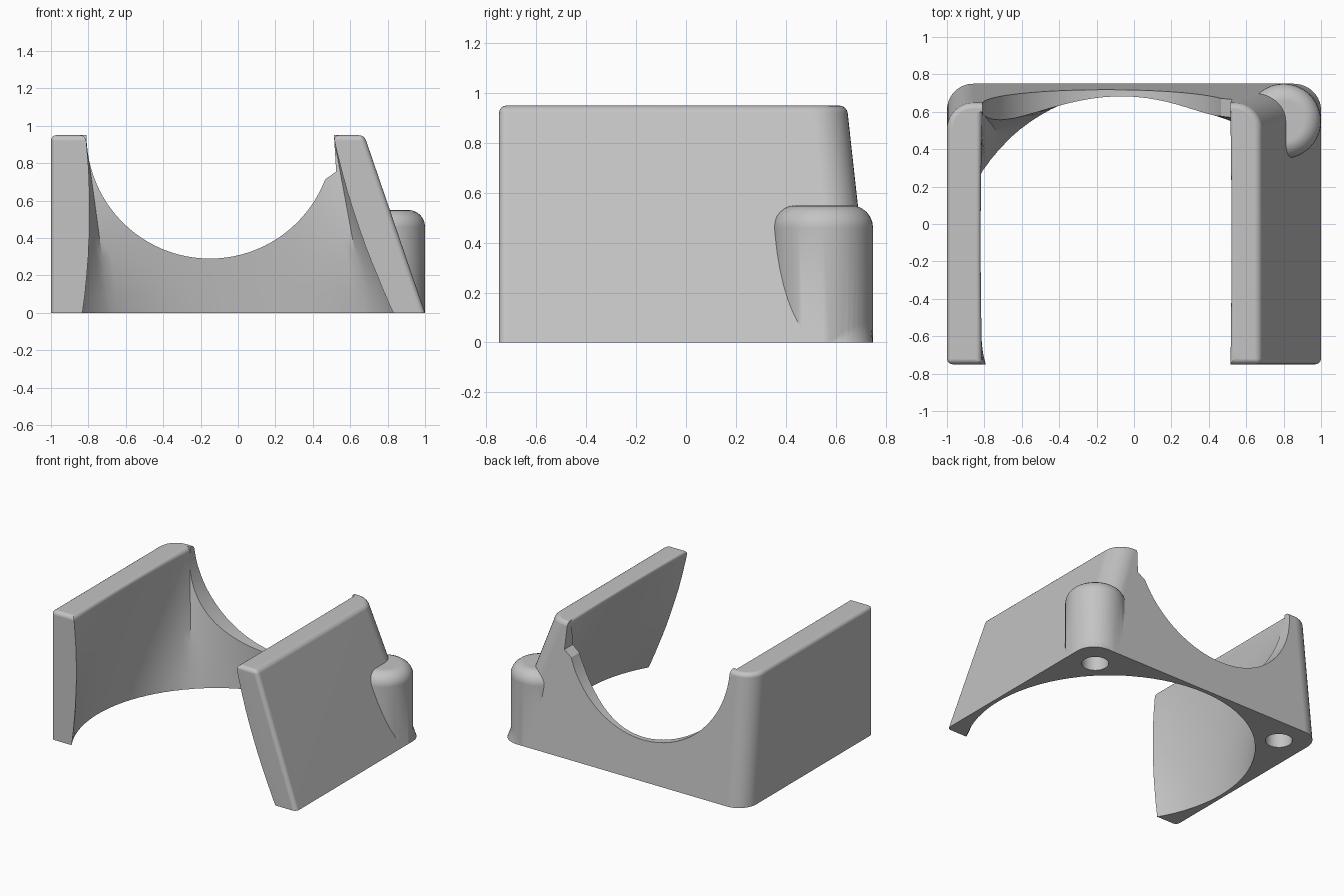
import bpy, bmesh, math
from math import sin, cos, pi, radians

if "Cube" in bpy.data.objects:
    bpy.data.objects.remove(bpy.data.objects["Cube"], do_unlink=True)

H = 0.95          # height of the walls
FILLET = 0.03

grey = bpy.data.materials.new("plain grey")
grey.use_nodes = True
grey.diffuse_color = (0.55, 0.55, 0.55, 1)
grey.node_tree.nodes["Principled BSDF"].inputs["Base Color"].default_value = (0.55, 0.55, 0.55, 1)


def finish(bm, name):
    bmesh.ops.recalc_face_normals(bm, faces=bm.faces)
    mesh = bpy.data.meshes.new(name)
    bm.to_mesh(mesh)
    bm.free()
    mesh.materials.append(grey)
    ob = bpy.data.objects.new(name, mesh)
    bpy.context.collection.objects.link(ob)
    return ob


def loft(rings, name):
    """Skin a stack of closed rings and cap both ends."""
    bm = bmesh.new()
    rows = [[bm.verts.new(p) for p in ring] for ring in rings]
    n = len(rows[0])
    for a, b in zip(rows, rows[1:]):
        for i in range(n):
            j = (i + 1) % n
            bm.faces.new((a[i], a[j], b[j], b[i]))
    bm.faces.new(rows[0][::-1])
    bm.faces.new(rows[-1])
    return finish(bm, name)


def lathe(profile, x, y, name, n=48):
    return loft([[(x + r * cos(2 * pi * i / n), y + r * sin(2 * pi * i / n), z)
                  for i in range(n)] for r, z in profile], name)


def combine(target, tool, operation):
    mod = target.modifiers.new(operation.lower(), 'BOOLEAN')
    mod.object = tool
    mod.operation = operation
    mod.solver = 'EXACT'
    bpy.context.view_layer.objects.active = target
    bpy.ops.object.modifier_apply(modifier=mod.name)
    bpy.data.objects.remove(tool, do_unlink=True)


# Outer body: left side upright, right side and back leaning inward
bm = bmesh.new()
low = [(-1, -.75, 0), (1, -.75, 0), (1, .75, 0), (-1, .75, 0)]
top = [(-1, -.75, H), (.675, -.75, H), (.675, .645, H), (-1, .645, H)]
lv = [bm.verts.new(p) for p in low]
tv = [bm.verts.new(p) for p in top]
bm.faces.new(lv[::-1])
bm.faces.new(tv)
for i in range(4):
    j = (i + 1) % 4
    bm.faces.new((lv[i], lv[j], tv[j], tv[i]))
back = [e for e in bm.edges if all(v.co.y > 0 for v in e.verts)
        and abs(e.verts[0].co.z - e.verts[1].co.z) > .5]
bmesh.ops.bevel(bm, geom=back, offset=.14, segments=10, profile=.5, affect='EDGES')
soft = [e for e in bm.edges if all(v.co.z > H - .001 for v in e.verts)
        or (all(v.co.y < -.74 for v in e.verts)
            and abs(e.verts[0].co.z - e.verts[1].co.z) > .5)]
bmesh.ops.bevel(bm, geom=soft, offset=FILLET, segments=4, profile=.5, affect='EDGES')
body = finish(bm, "bracket_body")

# Round-topped screw post at the back left corner
R = .09
dome = [(.2 - R + R * cos(a), .55 - R + R * sin(a))
        for a in (radians(d) for d in range(0, 91, 15))]
combine(body, lathe([(.2, 0)] + dome, .8, .55, "post"), 'UNION')


# Cavity: a round opening below blending to a rectangular one above
def cavity_ring(z, steps=24):
    t = z / H
    rise = min(max(z - (H - FILLET), 0), FILLET)
    flare = FILLET - math.sqrt(FILLET ** 2 - rise ** 2)
    x0, x1, y0, y1 = -.815 - flare, .51 + flare, -.78, .6
    corners = [(x1, y0), (x1, y1), (x0, y1), (x0, y0)]
    ring = []
    for side in range(4):
        (ax, ay), (bx, by) = corners[side], corners[(side + 1) % 4]
        for k in range(steps):
            s = k / steps
            ang = (side + s - .5) * pi / 2
            cx, cy = .97 * cos(ang), -.25 + .97 * sin(ang)
            rx, ry = ax + (bx - ax) * s, ay + (by - ay) * s
            ring.append((cx + (rx - cx) * t, cy + (ry - cy) * t, z))
    return ring


heights = [-.05] + [.1 * i for i in range(1, 10)] + [.92, .93, .938, .944, .948, .95, 1.0]
combine(body, loft([cavity_ring(z) for z in heights], "cavity"), 'DIFFERENCE')

# Round saddle through the back wall
arc = [(-.15 + .66 * cos(2 * pi * i / 96), .95 + .66 * sin(2 * pi * i / 96)) for i in range(96)]
combine(body, loft([[(x, y, z) for x, z in arc] for y in (.3, .9)], "saddle"), 'DIFFERENCE')

# Small notch where the saddle meets the leaning wall
notch = [(.40, .69), (.44, .695), (.525, .755), (.51, 1.0), (.40, 1.0)]
combine(body, loft([[(x, y, z) for x, z in notch] for y in (.5, .9)], "notch"), 'DIFFERENCE')

# Screw holes from below
for x in (-.8, .8):
    combine(body, lathe([(.09, -.05), (.09, .2)], x, .55, "hole", 32), 'DIFFERENCE')

# Smooth shading with crisp edges
bpy.ops.object.select_all(action='DESELECT')
body.select_set(True)
bpy.context.view_layer.objects.active = body
bpy.ops.object.shade_smooth_by_angle(angle=radians(30))
weighted = body.modifiers.new("weighted normals", 'WEIGHTED_NORMAL')
weighted.keep_sharp = True
